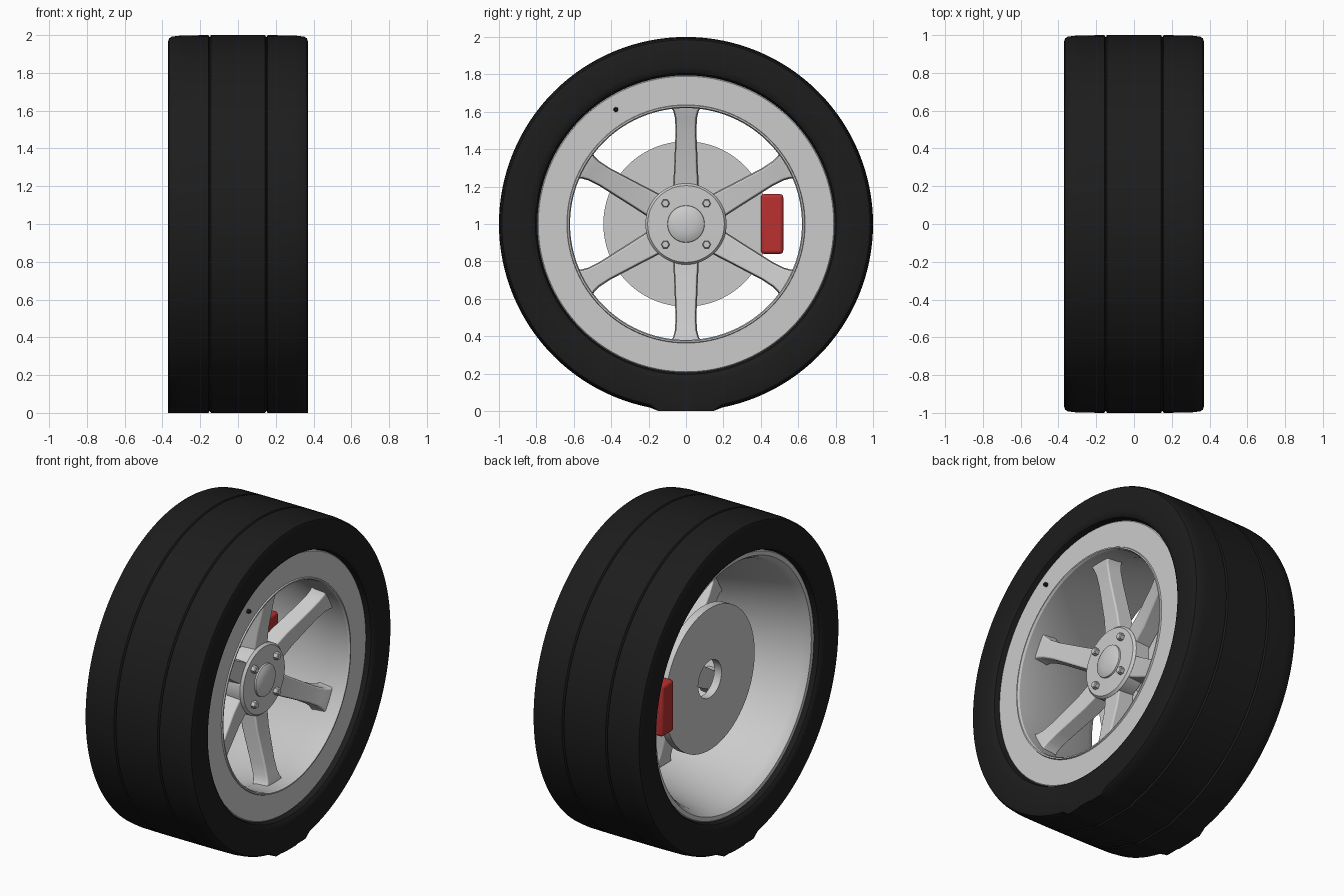
import bpy, bmesh
from math import sin, cos, pi, radians
from mathutils import Matrix, Vector

if "Cube" in bpy.data.objects:
    bpy.data.objects.remove(bpy.data.objects["Cube"])

CZ = 1.0  # axle height


def material(name, color):
    m = bpy.data.materials.new(name)
    m.diffuse_color = (*color, 1)
    m.use_nodes = True
    m.node_tree.nodes["Principled BSDF"].inputs["Base Color"].default_value = m.diffuse_color
    return m


RUBBER = material("black_rubber", (0.012, 0.012, 0.012))
RED = material("red_paint", (0.5, 0.03, 0.03))


def finish(bm, name, mat=None, bevel=0, angle=30):
    bmesh.ops.recalc_face_normals(bm, faces=bm.faces)
    me = bpy.data.meshes.new(name)
    bm.to_mesh(me)
    bm.free()
    ob = bpy.data.objects.new(name, me)
    bpy.context.collection.objects.link(ob)
    if mat:
        me.materials.append(mat)
    if bevel:
        b = ob.modifiers.new("bevel", 'BEVEL')
        b.width, b.segments, b.limit_method = bevel, 3, 'ANGLE'
    bpy.ops.object.select_all(action='DESELECT')
    ob.select_set(True)
    bpy.context.view_layer.objects.active = ob
    bpy.ops.object.shade_smooth_by_angle(angle=radians(angle))
    return ob


def lathe(profile, closed=True, n=96, y=0, z=CZ):
    """Spin (x, radius) points around a line parallel to the x axis."""
    bm = bmesh.new()
    rings = []
    for x, r in profile:
        if r == 0:
            rings.append([bm.verts.new((x, y, z))] * n)
        else:
            rings.append([bm.verts.new((x, y + r * cos(2 * pi * i / n), z + r * sin(2 * pi * i / n)))
                          for i in range(n)])
    pairs = list(zip(rings, rings[1:])) + ([(rings[-1], rings[0])] if closed else [])
    for a, b in pairs:
        for i in range(n):
            j = (i + 1) % n
            corners = list(dict.fromkeys((a[i], a[j], b[j], b[i])))
            bm.faces.new(corners)
    return bm


# Tyre: mirrored tread profile with two grooves, flattened at the contact patch
half = [(0.143, 1.0), (0.15, 0.988), (0.157, 1.0), (0.30, 0.998), (0.35, 0.992), (0.364, 0.984),
        (0.37, 0.968), (0.37, 0.84), (0.366, 0.82), (0.355, 0.805), (0.325, 0.795)]
bm = lathe([(-x, r) for x, r in reversed(half)] + half, n=128)
for v in bm.verts:
    if v.co.z < 0.035 and abs(v.co.y) < 0.17:
        v.co.z = 0.0 if abs(abs(v.co.x) - 0.15) > 0.002 else 0.01
finish(bm, "tyre", RUBBER)

# Rim: flat front flange, small inner lip and a barrel widening to the back
finish(lathe([(0.32, 0.80), (0.33, 0.79), (0.33, 0.637), (0.338, 0.634), (0.338, 0.626), (0.325, 0.62),
              (0.18, 0.625), (-0.28, 0.735), (-0.31, 0.75), (-0.33, 0.765), (-0.33, 0.79), (-0.32, 0.80),
              (-0.25, 0.77), (0.25, 0.77)]), "rim", angle=25)

# Six lofted spokes: radius, half width, front x, back x
sections = [(0.14, 0.066, 0.155, 0.05), (0.30, 0.058, 0.175, 0.07), (0.50, 0.05, 0.22, 0.12),
            (0.57, 0.054, 0.238, 0.14), (0.605, 0.063, 0.25, 0.15), (0.628, 0.078, 0.255, 0.155)]
for k in range(6):
    bm = bmesh.new()
    rows = [[bm.verts.new(p) for p in ((f, -w, r), (f, w, r), (b, w + 0.006, r), (b, -w - 0.006, r))]
            for r, w, f, b in sections]
    for a, b in zip(rows, rows[1:]):
        for i in range(4):
            j = (i + 1) % 4
            bm.faces.new((a[i], a[j], b[j], b[i]))
    bm.faces.new(rows[0])
    bm.faces.new(rows[-1])
    bm.transform(Matrix.Translation((0, 0, CZ)) @ Matrix.Rotation(k * pi / 3, 4, 'X'))
    finish(bm, f"spoke_{k + 1}", bevel=0.008)

# Hub with chamfered edge and domed centre cap
finish(lathe([(0.06, 0), (0.06, 0.205), (0.07, 0.217), (0.165, 0.217), (0.18, 0.205), (0.185, 0)],
             closed=False, n=64), "hub")
finish(lathe([(0.18, 0.10), (0.192, 0.098), (0.202, 0.08), (0.209, 0.05), (0.212, 0.02), (0.2125, 0)],
             closed=False, n=48), "centre_cap")

# Four hexagonal lug nuts
for sy in (-1, 1):
    for sz in (-1, 1):
        finish(lathe([(0.175, 0), (0.175, 0.023), (0.205, 0.023), (0.21, 0.018), (0.21, 0)], closed=False,
                     n=6, y=0.11 * sy, z=CZ + 0.11 * sz), "lug_nut")

# Brake disc with centre hole
finish(lathe([(-0.165, 0.115), (-0.165, 0.442), (-0.115, 0.442), (-0.115, 0.115)]), "brake_disc")

# Brake caliper
bm = bmesh.new()
bmesh.ops.create_cube(bm, size=1)
bmesh.ops.scale(bm, vec=(0.12, 0.12, 0.32), verts=bm.verts)
bmesh.ops.translate(bm, vec=Vector((-0.14, 0.46, CZ)), verts=bm.verts)
finish(bm, "brake_caliper", RED, bevel=0.018)

# Tyre valve on the flange
finish(lathe([(0.32, 0), (0.32, 0.013), (0.345, 0.012), (0.35, 0.008), (0.35, 0)], closed=False, n=16,
             y=-0.375, z=1.612), "valve", RUBBER)
